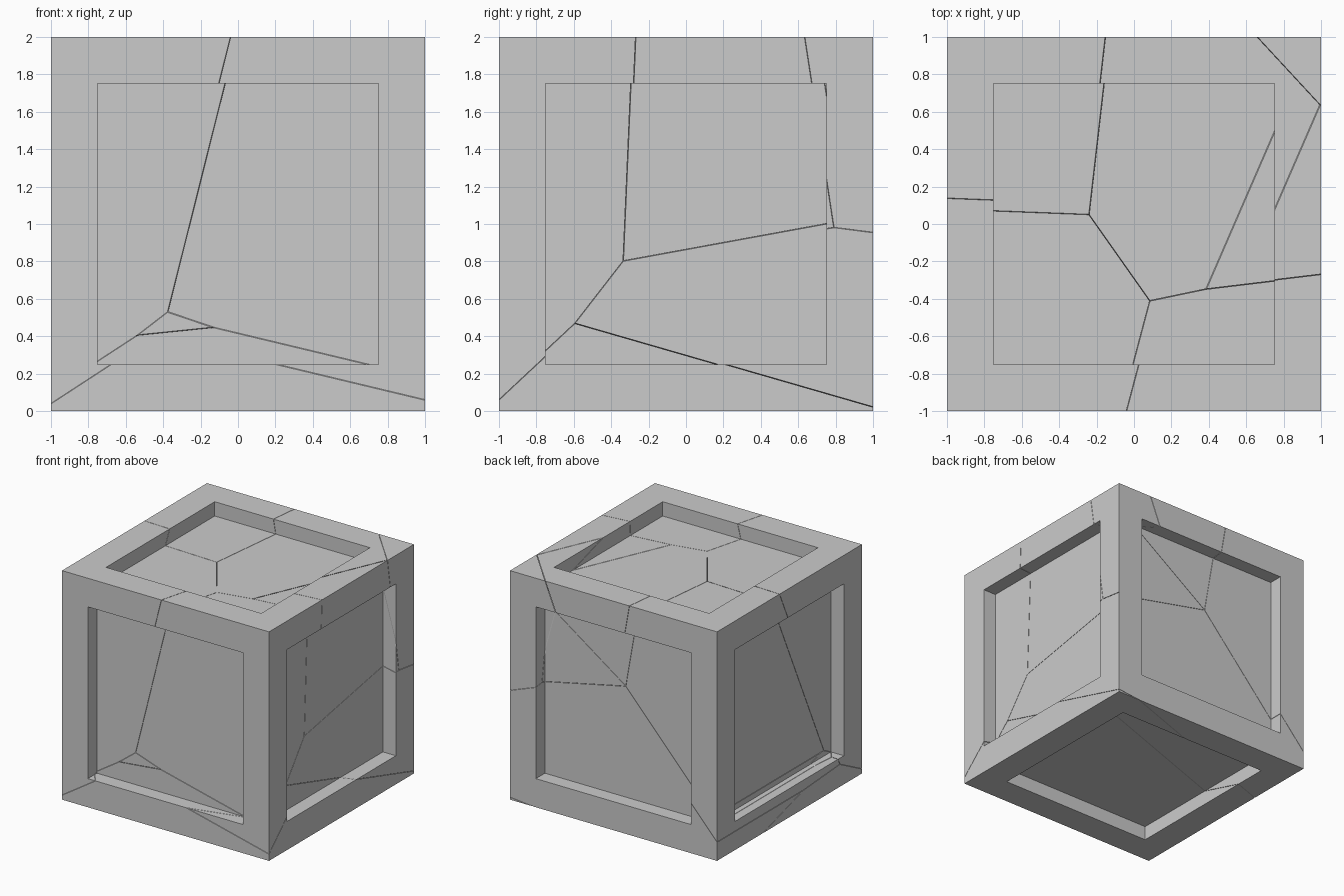
import bpy, bmesh
from mathutils import Vector

if "Cube" in bpy.data.objects:
    bpy.data.objects.remove(bpy.data.objects["Cube"])

GAP = 0.0015  # half the width of the crack between two pieces


def make_object(name, bm):
    bmesh.ops.recalc_face_normals(bm, faces=bm.faces[:])
    mesh = bpy.data.meshes.new(name)
    bm.to_mesh(mesh)
    bm.free()
    obj = bpy.data.objects.new(name, mesh)
    bpy.context.collection.objects.link(obj)
    return obj


def cube_bm(size):
    bm = bmesh.new()
    bmesh.ops.create_cube(bm, size=size)
    bmesh.ops.translate(bm, verts=bm.verts[:], vec=(0, 0, 1))
    return bm


# Whole crate: cube with a square recessed panel on all six sides
bm = cube_bm(2)
sides = bm.faces[:]
bmesh.ops.inset_individual(bm, faces=sides, thickness=0.25, depth=0, use_even_offset=True)
bmesh.ops.inset_individual(bm, faces=sides, thickness=0, depth=-0.125)
crate = make_object("crate_whole", bm)
crate.hide_render = True

# Fracture pieces: each owns the region where its linear field is the highest
fields = {
    "front_left_piece": ((0, 0, 0), 0),
    "front_right_piece": ((1, -0.265, -0.251), 0.277),
    "back_left_piece": ((0.026, 0.672, -0.31), 0.5535),
    "back_top_piece": ((0.8233, 0.5805, -0.1709), 0.4892),
    "right_piece": ((0.9027, 0.546, -0.2859), 0.6622),
    "corner_piece": ((1.0237, 0.766, -0.2522), 0.3342),
    "core_piece": ((0.7539, 0.6726, -0.9779), 1.39),
    "bottom_piece": ((0.7754, 0.6117, -1.189), 1.434),
}

pieces = []
for name, (a, b) in fields.items():
    # Convex cell cut out of an oversized cube
    bm = cube_bm(3)
    for other, (c, d) in fields.items():
        if other == name:
            continue
        n = Vector(c) - Vector(a)
        point = n * ((b - d) / n.length_squared) - n.normalized() * GAP
        bmesh.ops.bisect_plane(bm, geom=bm.verts[:] + bm.edges[:] + bm.faces[:], dist=1e-6,
                               plane_co=point, plane_no=n, clear_outer=True)
        bmesh.ops.holes_fill(bm, edges=[e for e in bm.edges if e.is_boundary], sides=0)
    obj = make_object(name, bm)
    mod = obj.modifiers.new("crate_shape", "BOOLEAN")
    mod.operation = "INTERSECT"
    mod.solver = "EXACT"
    mod.object = crate
    pieces.append(obj)

# Bake the crate shape into every piece, then drop the helper
depsgraph = bpy.context.evaluated_depsgraph_get()
for obj in pieces:
    mesh = bpy.data.meshes.new_from_object(obj.evaluated_get(depsgraph))
    obj.modifiers.clear()
    obj.data = mesh
bpy.data.objects.remove(crate)
